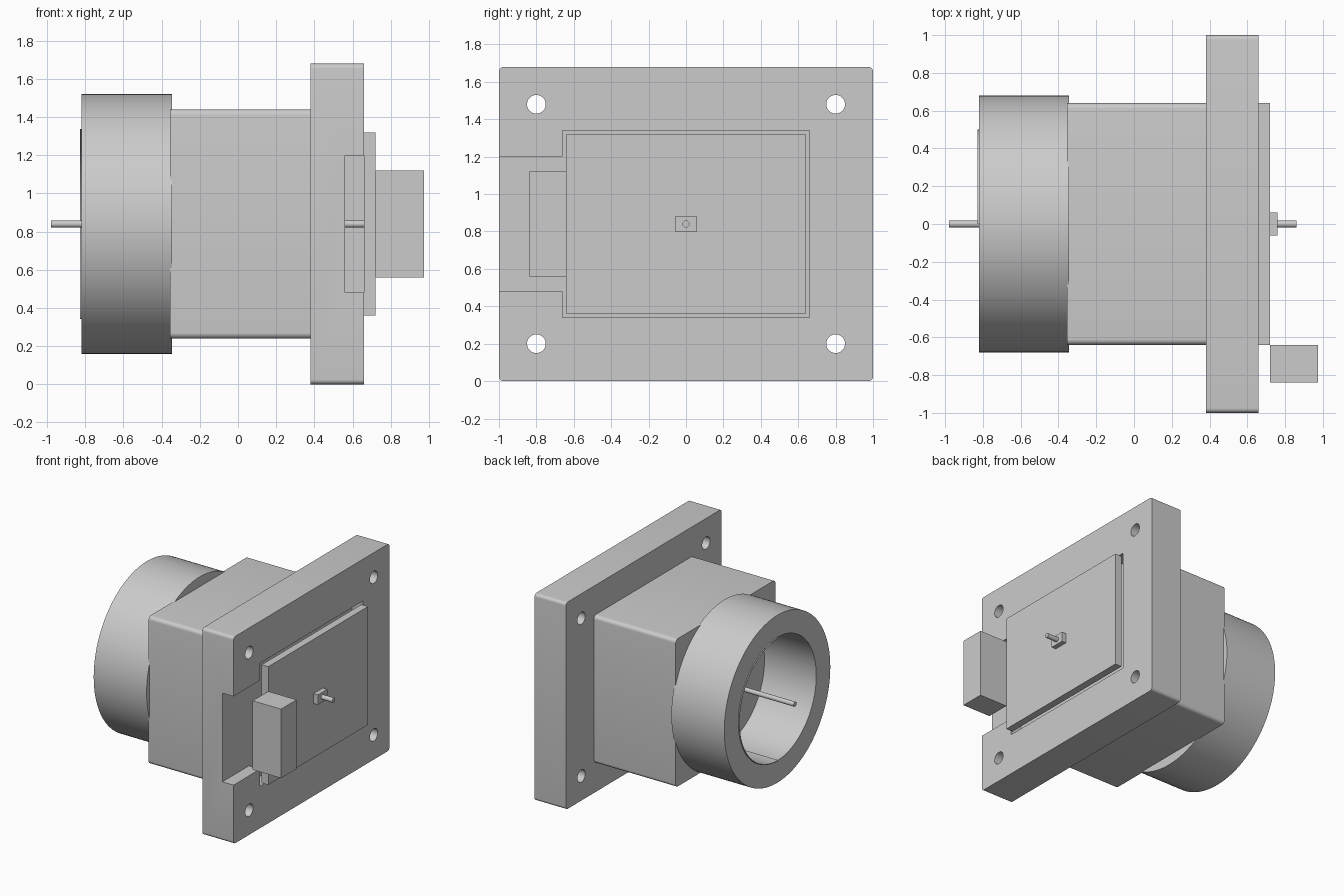
import bpy, bmesh, math
from mathutils import Matrix, Vector

default = bpy.data.objects.get("Cube")
if default:
    bpy.data.objects.remove(default, do_unlink=True)

AXIS_Z = 0.84

grey = bpy.data.materials.new("plain grey")
grey.use_nodes = True
grey.diffuse_color = (0.6, 0.6, 0.6, 1)
for node in grey.node_tree.nodes:
    if node.type == 'BSDF_PRINCIPLED':
        node.inputs["Base Color"].default_value = (0.6, 0.6, 0.6, 1)


def finish(name, bm, smooth=False):
    bmesh.ops.recalc_face_normals(bm, faces=bm.faces)
    mesh = bpy.data.meshes.new(name)
    bm.to_mesh(mesh)
    bm.free()
    mesh.materials.append(grey)
    obj = bpy.data.objects.new(name, mesh)
    bpy.context.collection.objects.link(obj)
    if smooth:
        shade(obj)
    return obj


def activate(obj):
    bpy.ops.object.select_all(action='DESELECT')
    obj.select_set(True)
    bpy.context.view_layer.objects.active = obj


def shade(obj):
    activate(obj)
    bpy.ops.object.shade_smooth_by_angle(angle=math.radians(30))


def box(name, x, y, z, radius=0):
    """Box from (min, max) ranges; radius rounds the edges along x."""
    bm = bmesh.new()
    bmesh.ops.create_cube(bm, size=1)
    for v in bm.verts:
        v.co = Vector([(r[0] + r[1]) / 2 + c * (r[1] - r[0])
                       for c, r in zip(v.co, (x, y, z))])
    if radius:
        edges = [e for e in bm.edges
                 if abs(e.verts[0].co.x - e.verts[1].co.x) > 0.01]
        bmesh.ops.bevel(bm, geom=edges, offset=radius, segments=6,
                        profile=0.5, affect='EDGES')
    return finish(name, bm, radius > 0)


def rod(name, x, radius, y=0, z=AXIS_Z, segments=32):
    """Solid round bar along x."""
    bm = bmesh.new()
    bmesh.ops.create_cone(
        bm, cap_ends=True, segments=segments, radius1=radius, radius2=radius,
        depth=x[1] - x[0],
        matrix=Matrix.Translation(((x[0] + x[1]) / 2, y, z))
        @ Matrix.Rotation(math.pi / 2, 4, 'Y'))
    return finish(name, bm, True)


def pipe(name, x, inner, outer, sweep=math.tau, segments=128):
    """Ring section turned about the x axis, starting at the bottom."""
    bm = bmesh.new()
    corners = [(x[0], inner), (x[1], inner), (x[1], outer), (x[0], outer)]
    verts = [bm.verts.new((px, 0, AXIS_Z - r)) for px, r in corners]
    section = bm.faces.new(verts)
    full = sweep >= math.tau
    geom = list(section.edges) + verts
    if full:
        bm.faces.remove(section)
    else:
        geom.append(section)
    bmesh.ops.spin(bm, geom=geom, cent=(0, 0, AXIS_Z), axis=(1, 0, 0),
                   angle=sweep, steps=segments, use_duplicate=False)
    bmesh.ops.remove_doubles(bm, verts=bm.verts, dist=0.0005)
    return finish(name, bm, True)


def cut(target, cutter):
    cutter.hide_render = True
    mod = target.modifiers.new("cut", 'BOOLEAN')
    mod.operation = 'DIFFERENCE'
    mod.solver = 'EXACT'
    mod.object = cutter
    activate(target)
    bpy.ops.object.modifier_apply(modifier=mod.name)
    bpy.data.objects.remove(cutter, do_unlink=True)


# Mounting plate with board pocket, side notch and four bolt holes
plate = box("mounting_plate", (0.38, 0.66), (-1, 1), (0, 1.68), 0.025)
cut(plate, box("pocket_cutter", (0.56, 0.8), (-0.66, 0.66), (0.34, 1.34)))
cut(plate, box("notch_cutter", (0.56, 0.8), (-1.1, -0.6), (0.48, 1.20)))
for y in (-0.8, 0.8):
    for z in (0.2, 1.48):
        cut(plate, rod("hole_cutter", (0.2, 0.8), 0.05, y, z))
shade(plate)

# Housing block and round collar
box("housing", (-0.355, 0.38), (-0.64, 0.64), (0.24, 1.44), 0.03)
pipe("collar", (-0.82, -0.345), 0.5, 0.68)
pipe("collar_half_liner", (-0.828, -0.35), 0.494, 0.499, math.pi, 64)

# Circuit board with connector, pin seat and long centre pin
box("circuit_board", (0.66, 0.72), (-0.64, 0.64), (0.36, 1.32))
box("connector", (0.72, 0.975), (-0.84, -0.64), (0.56, 1.12))
box("pin_seat", (0.72, 0.76), (-0.06, 0.06), (0.80, 0.88))
rod("centre_pin", (-0.98, 0.86), 0.019)
